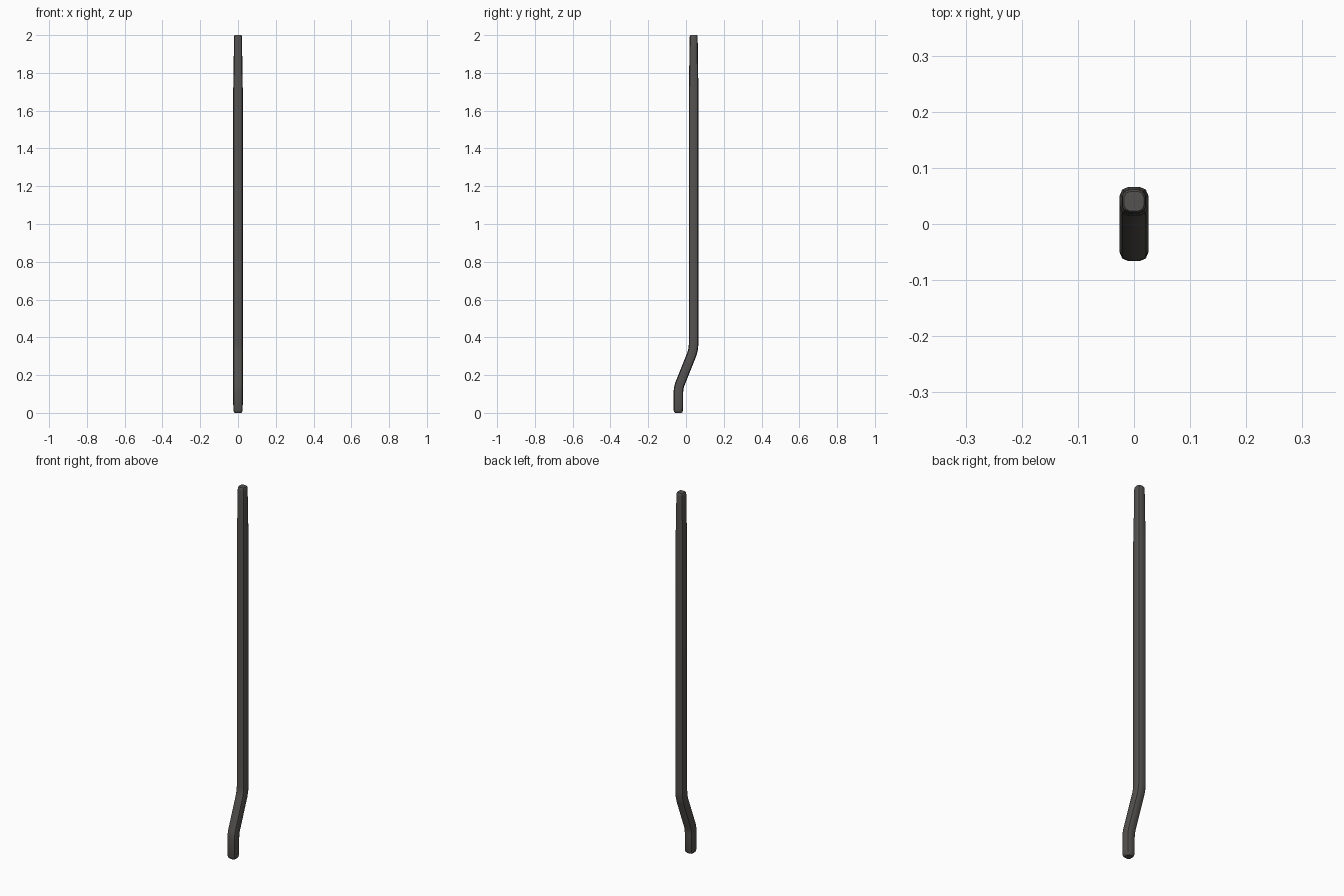
import bpy, bmesh
from math import sin, cos, pi, atan2

if "Cube" in bpy.data.objects:
    bpy.data.objects.remove(bpy.data.objects["Cube"])

# centreline and thickness: (y, z, half width)
Y = 0.0405
path = [(-Y, 0, .017), (-Y, .004, .0215), (-Y, .014, .025), (-Y, .11, .0255),
        (-Y + .002, .13, .0255), (-Y + .007, .15, .0255),
        (Y - .010, .31, .0255), (Y - .003, .335, .0255), (Y, .365, .0255),
        (Y, 1.70, .0255), (Y, 1.92, .022), (Y, 1.985, .0215), (Y, 1.995, .0205), (Y, 2.0, .0175)]


def section(r):
    """Square with rounded corners, 12 sides."""
    c = r * 0.6
    return [(sx * (r - c) + c * cos(a), sy * (r - c) + c * sin(a))
            for sx, sy, a0 in ((1, 1, 0), (-1, 1, pi / 2), (-1, -1, pi), (1, -1, 1.5 * pi))
            for a in (a0, a0 + pi / 4, a0 + pi / 2)]


# bent rod: the section swept along the centreline
bm = bmesh.new()
rings = []
for i, (y, z, r) in enumerate(path):
    p, n = path[max(i - 1, 0)], path[min(i + 1, len(path) - 1)]
    t = atan2(n[0] - p[0], n[1] - p[1])
    rings.append([bm.verts.new((u, y + v * cos(t), z - v * sin(t))) for u, v in section(r)])
for a, b in zip(rings, rings[1:]):
    for i in range(len(a)):
        j = (i + 1) % len(a)
        bm.faces.new((a[i], a[j], b[j], b[i]))
bm.faces.new(rings[0][::-1])
bm.faces.new(rings[-1])
bmesh.ops.recalc_face_normals(bm, faces=bm.faces)

mesh = bpy.data.meshes.new("bent_rod")
bm.to_mesh(mesh)
bm.free()
rod = bpy.data.objects.new("bent_rod", mesh)
bpy.context.collection.objects.link(rod)

# dark iron colour
mat = bpy.data.materials.new("dark_iron")
mat.diffuse_color = (0.09, 0.085, 0.08, 1)
mat.use_nodes = True
mat.node_tree.nodes["Principled BSDF"].inputs["Base Color"].default_value = mat.diffuse_color
mesh.materials.append(mat)

bpy.context.view_layer.objects.active = rod
rod.select_set(True)
bpy.ops.object.shade_smooth_by_angle(angle=pi / 6)
